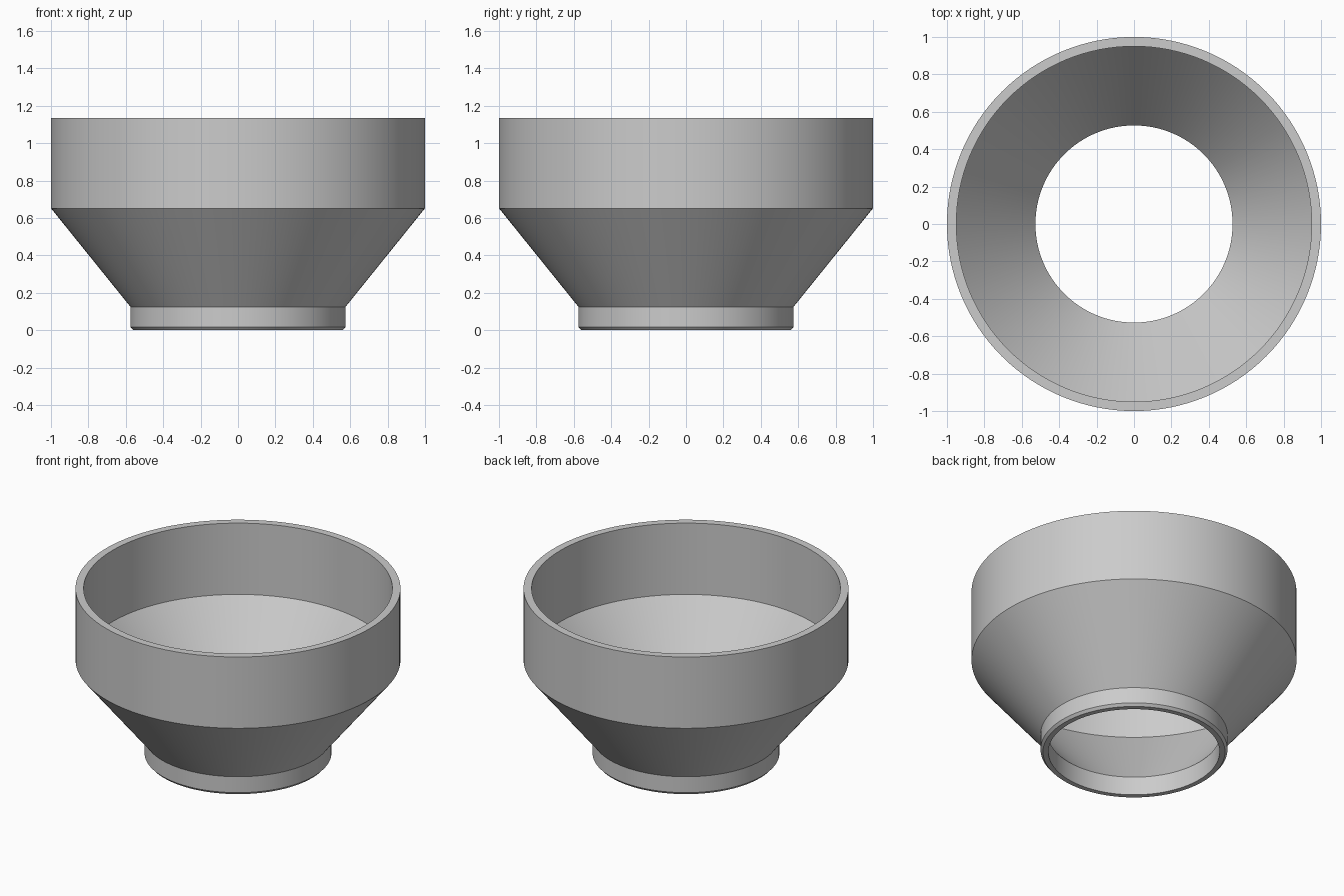
import bpy
import bmesh
import math

cube = bpy.data.objects.get("Cube")
if cube:
    bpy.data.objects.remove(cube, do_unlink=True)

SEGMENTS = 128

# Plain grey material
grey = bpy.data.materials.new("plain grey")
grey.use_nodes = True
colour = (0.6, 0.6, 0.6, 1)
grey.diffuse_color = colour
grey.node_tree.nodes["Principled BSDF"].inputs["Base Color"].default_value = colour


def lathe(name, profile, material):
    """Revolve a closed (radius, height) profile about the z axis."""
    bm = bmesh.new()
    verts = [bm.verts.new((r, 0, z)) for r, z in profile]
    edges = [bm.edges.new((v, verts[(i + 1) % len(verts)]))
             for i, v in enumerate(verts)]
    bmesh.ops.spin(bm, geom=verts + edges, cent=(0, 0, 0), axis=(0, 0, 1),
                   angle=math.tau, steps=SEGMENTS, use_merge=False)
    bmesh.ops.remove_doubles(bm, verts=bm.verts[:], dist=0.0001)
    bmesh.ops.recalc_face_normals(bm, faces=bm.faces[:])
    mesh = bpy.data.meshes.new(name)
    bm.to_mesh(mesh)
    bm.free()
    mesh.materials.append(material)
    obj = bpy.data.objects.new(name, mesh)
    bpy.context.collection.objects.link(obj)
    bpy.ops.object.select_all(action="DESELECT")
    obj.select_set(True)
    bpy.context.view_layer.objects.active = obj
    bpy.ops.object.shade_smooth_by_angle(angle=math.radians(25))
    return obj


# Outer wall: chamfered neck, cone, wide collar
outer = [(0.56, 0), (0.575, 0.017), (0.575, 0.125), (1, 0.652), (1, 1.136)]
# Inner wall, from the rim back down through the open neck
inner = [(0.95, 1.136), (0.95, 0.652), (0.527, 0.125), (0.527, 0)]

lathe("funnel_adapter", outer + inner, grey)
